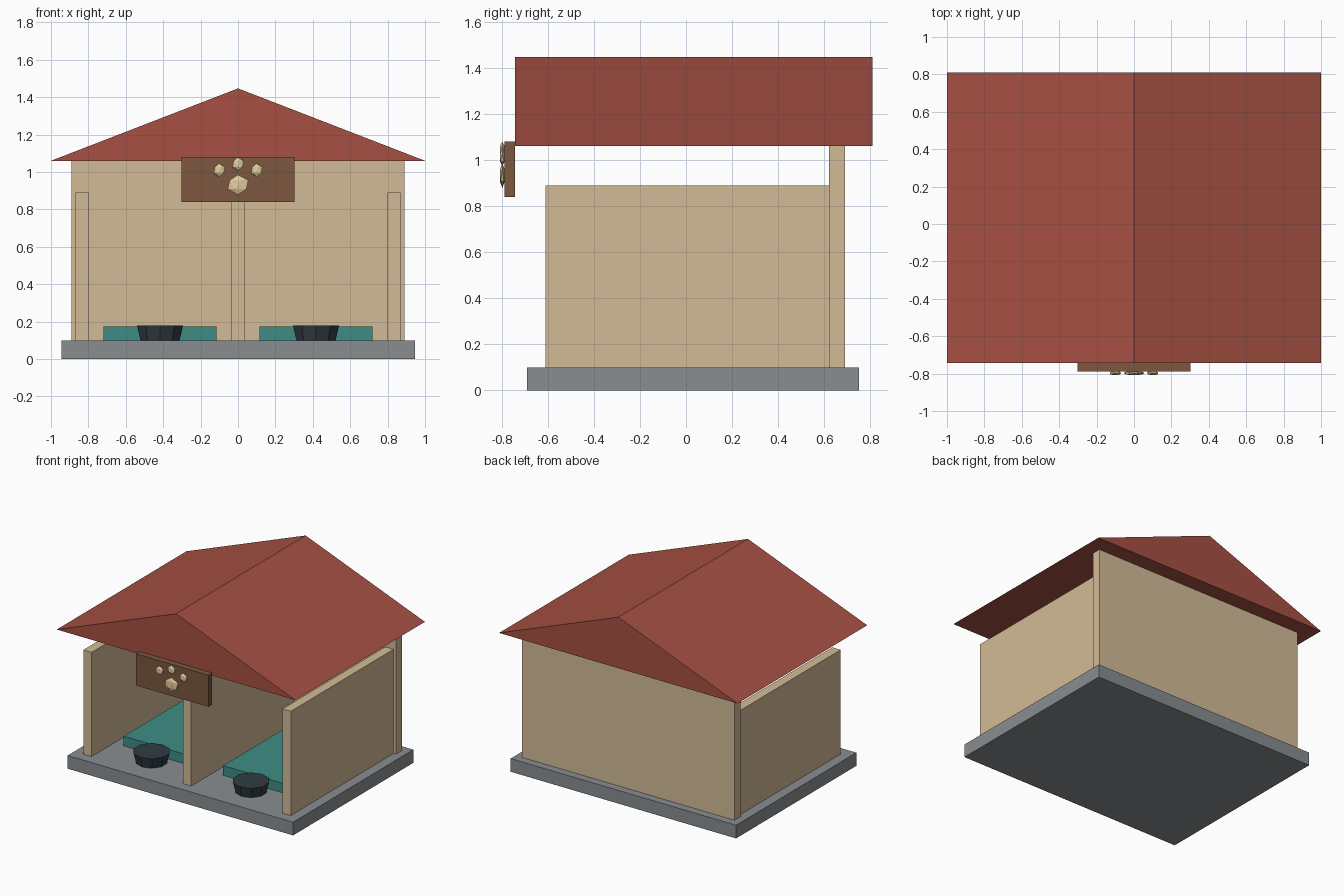
import bpy, bmesh
from mathutils import Matrix

if "Cube" in bpy.data.objects:
    bpy.data.objects.remove(bpy.data.objects["Cube"])


def material(name, rgb):
    m = bpy.data.materials.new(name)
    m.diffuse_color = (*rgb, 1)
    m.use_nodes = True
    m.node_tree.nodes["Principled BSDF"].inputs["Base Color"].default_value = m.diffuse_color
    return m


STONE = material("stone", (0.25, 0.27, 0.28))
CREAM = material("cream", (0.65, 0.50, 0.31))
RED = material("roof_red", (0.38, 0.08, 0.055))
BROWN = material("wood_brown", (0.20, 0.095, 0.05))
TEAL = material("teal", (0.05, 0.27, 0.24))
DARK = material("dark_slate", (0.03, 0.045, 0.055))
TAN = material("pale_tan", (0.75, 0.60, 0.34))


def finish(name, bm, mat):
    bmesh.ops.recalc_face_normals(bm, faces=bm.faces)
    me = bpy.data.meshes.new(name)
    bm.to_mesh(me)
    bm.free()
    me.materials.append(mat)
    ob = bpy.data.objects.new(name, me)
    bpy.context.collection.objects.link(ob)
    return ob


def box(name, x, y, z, mat):
    """Box from (min, max) ranges."""
    bm = bmesh.new()
    bmesh.ops.create_cube(bm, size=1)
    for v in bm.verts:
        v.co = [r[0] if c < 0 else r[1] for c, r in zip(v.co, (x, y, z))]
    return finish(name, bm, mat)


def pad(name, loc, size):
    """Flattened low-poly ball."""
    bm = bmesh.new()
    bmesh.ops.create_icosphere(
        bm, subdivisions=1, radius=1,
        matrix=Matrix.Translation(loc) @ Matrix.Diagonal((*size, 1)))
    return finish(name, bm, TAN)


# Floor slab and walls
box("floor_slab", (-0.945, 0.945), (-0.69, 0.75), (0, 0.1), STONE)
box("back_wall", (-0.89, 0.89), (0.62, 0.69), (0.1, 1.06), CREAM)
for name, x in (("left_wall", -0.835), ("partition", 0), ("right_wall", 0.835)):
    box(name, (x - 0.035, x + 0.035), (-0.61, 0.62), (0.1, 0.89), CREAM)

# Gable roof: extruded triangle
bm = bmesh.new()
gable = bm.faces.new([bm.verts.new((x, -0.742, z))
                      for x, z in ((-1, 1.06), (1, 1.06), (0, 1.447))])
ext = bmesh.ops.extrude_face_region(bm, geom=[gable], use_keep_orig=True)
bmesh.ops.translate(bm, vec=(0, 1.552, 0),
                    verts=[g for g in ext["geom"] if isinstance(g, bmesh.types.BMVert)])
finish("roof", bm, RED)

# Sleeping mat and bowl in each stall
for side, x in (("left", -0.417), ("right", 0.417)):
    box(side + "_mat", (x - 0.303, x + 0.303), (-0.34, 0.56), (0.1, 0.173), TEAL)
    bm = bmesh.new()
    bmesh.ops.create_cone(bm, cap_ends=True, segments=10, radius1=0.11, radius2=0.13,
                          depth=0.08, matrix=Matrix.Translation((x, -0.44, 0.14)))
    finish(side + "_bowl", bm, DARK)

# Sign board with paw print
box("sign_board", (-0.303, 0.303), (-0.788, -0.742), (0.84, 1.08), BROWN)
pad("paw_palm", (0, -0.797, 0.932), (0.062, 0.013, 0.054))
for i, (x, z) in enumerate(((-0.1, 1.01), (0, 1.043), (0.1, 1.01))):
    pad(f"paw_toe_{i + 1}", (x, -0.797, z), (0.034, 0.013, 0.036))
